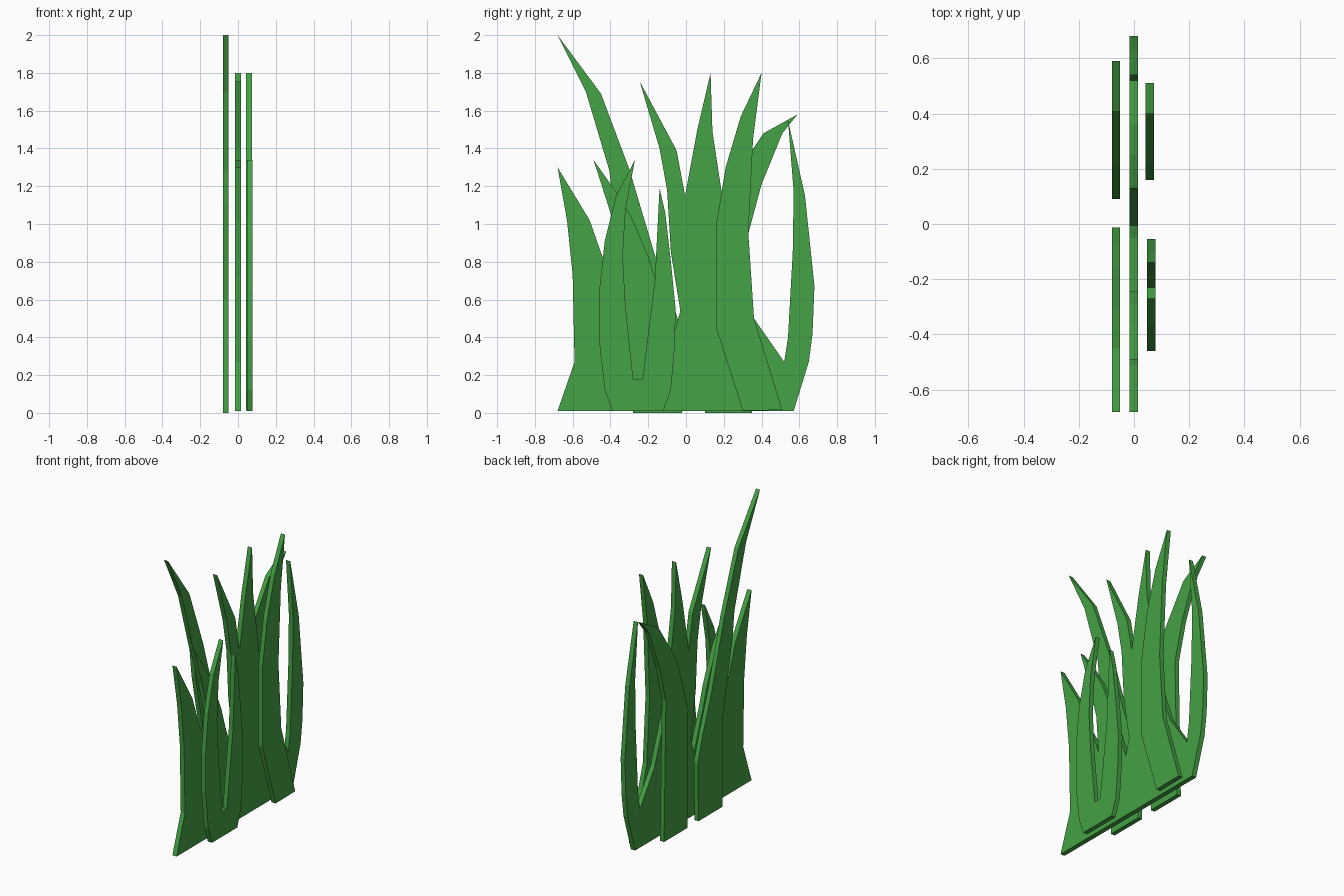
import bpy, bmesh

green = bpy.data.materials.new("grass_green")
green.diffuse_color = (0.058, 0.36, 0.058, 1)


def blade_plate(name, x0, x1, outline):
    """Flat clump of grass: a y-z silhouette given thickness along x."""
    bm = bmesh.new()
    face = bm.faces.new([bm.verts.new((x0, y, z)) for y, z in outline])
    ext = bmesh.ops.extrude_face_region(bm, geom=[face], use_keep_orig=True)
    moved = [v for v in ext["geom"] if isinstance(v, bmesh.types.BMVert)]
    bmesh.ops.translate(bm, verts=moved, vec=(x1 - x0, 0, 0))
    bmesh.ops.recalc_face_normals(bm, faces=bm.faces)
    mesh = bpy.data.meshes.new(name)
    bm.to_mesh(mesh)
    bm.free()
    mesh.materials.append(green)
    obj = bpy.data.objects.new(name, mesh)
    bpy.context.collection.objects.link(obj)
    return obj


# wide middle clump with five blade tips
blade_plate("middle_clump", -0.017, 0.015, [
    (-0.68, 0.01), (-0.59, 0.27), (-0.60, 0.73), (-0.63, 1.02), (-0.68, 1.30),
    (-0.51, 1.02), (-0.44, 0.82), (-0.36, 0.68), (-0.32, 0.57), (-0.34, 0.83),
    (-0.40, 1.06), (-0.49, 1.34), (-0.37, 1.17), (-0.29, 1.04), (-0.20, 0.83),
    (-0.16, 0.70), (-0.06, 0.43), (-0.03, 0.54), (-0.08, 0.85), (-0.10, 1.18),
    (-0.14, 1.40), (-0.245, 1.755), (-0.05, 1.39), (-0.005, 1.15), (0.06, 1.50),
    (0.13, 1.80), (0.14, 1.49), (0.19, 1.16), (0.25, 0.80), (0.36, 0.50),
    (0.52, 0.27), (0.54, 0.40), (0.565, 0.85), (0.57, 1.17), (0.54, 1.55),
    (0.63, 1.15), (0.68, 0.67), (0.67, 0.42), (0.65, 0.27), (0.57, 0.01)])

# forked blade on the right side, low end
blade_plate("forked_blade", 0.047, 0.078, [
    (-0.39, 0.01), (-0.43, 0.12), (-0.46, 0.38), (-0.46, 0.64), (-0.43, 0.91),
    (-0.37, 1.15), (-0.27, 1.34), (-0.32, 1.08), (-0.335, 0.83), (-0.32, 0.56),
    (-0.28, 0.18), (-0.23, 0.18), (-0.165, 0.70), (-0.155, 0.90), (-0.14, 1.19),
    (-0.11, 1.06), (-0.08, 0.80), (-0.055, 0.55), (-0.06, 0.35), (-0.08, 0.12),
    (-0.12, 0.01)])

# single curved blade on the right side, far end
blade_plate("right_blade", 0.042, 0.073, [
    (0.30, 0.012), (0.16, 0.45), (0.16, 1.00), (0.21, 1.30), (0.29, 1.57),
    (0.40, 1.80), (0.355, 1.45), (0.33, 0.95), (0.36, 0.50), (0.51, 0.015)])

# two leaning blades on the left side
blade_plate("tall_left_blade", -0.08, -0.05, [
    (-0.28, 0), (-0.28, 0.60), (-0.385, 1.10), (-0.405, 1.28), (-0.53, 1.70),
    (-0.68, 2.00), (-0.45, 1.69), (-0.30, 1.29), (-0.16, 0.82), (-0.07, 0.58),
    (-0.012, 0.40), (-0.02, 0)])
blade_plate("bent_left_blade", -0.08, -0.05, [
    (0.10, 0), (0.09, 0.80), (0.21, 1.18), (0.35, 1.39), (0.41, 1.48),
    (0.59, 1.58), (0.51, 1.48), (0.40, 1.21), (0.33, 0.95), (0.35, 0)])
